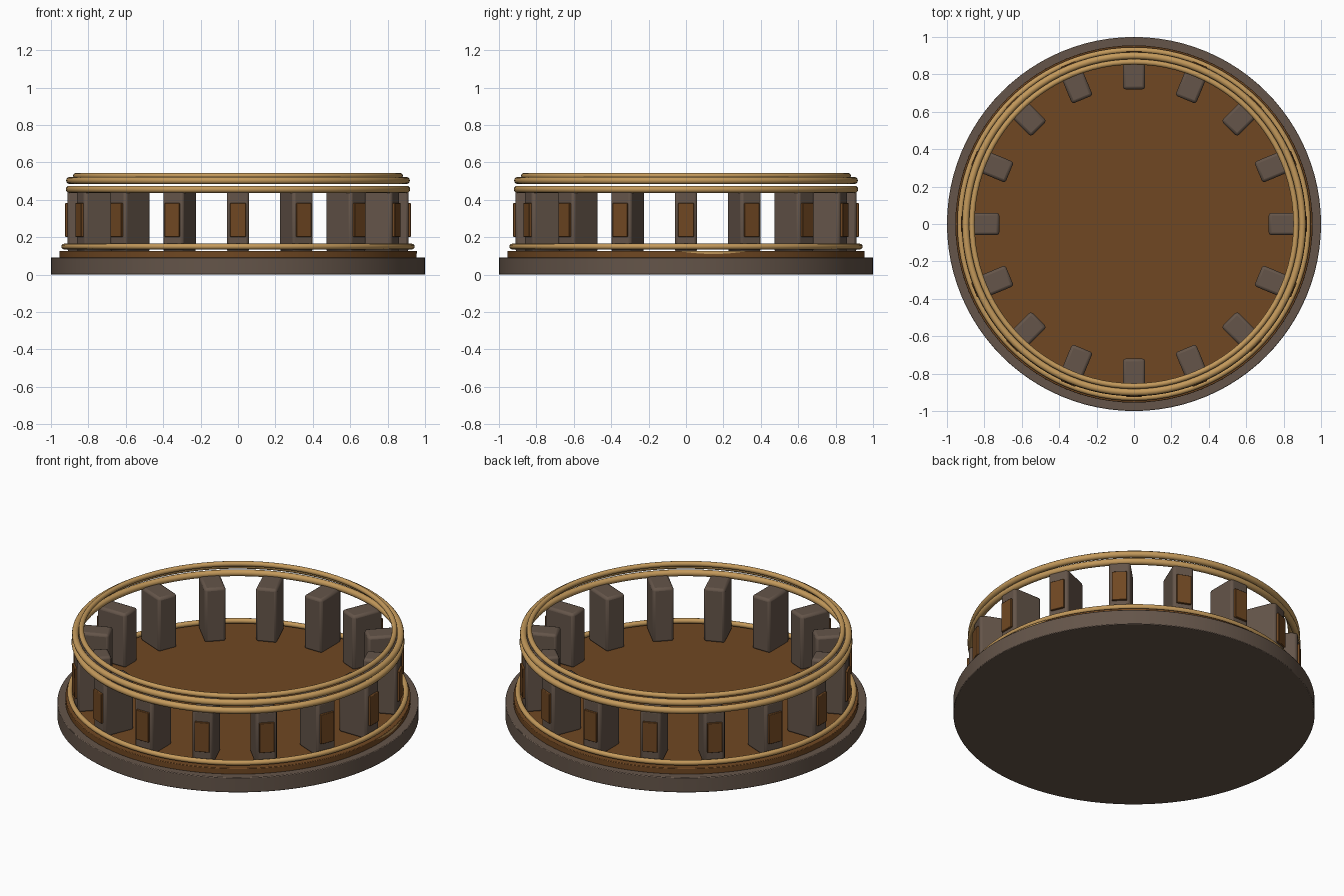
import bpy, math
from mathutils import Matrix

if "Cube" in bpy.data.objects:
    bpy.data.objects.remove(bpy.data.objects["Cube"])


def material(name, rgb):
    m = bpy.data.materials.new(name)
    m.diffuse_color = (*rgb, 1)
    m.use_nodes = True
    m.node_tree.nodes["Principled BSDF"].inputs["Base Color"].default_value = m.diffuse_color
    return m


STONE = material("grey brown stone", (0.128, 0.090, 0.067))
BROWN = material("warm brown", (0.162, 0.064, 0.016))
GOLD = material("pale gold", (0.55, 0.32, 0.105))


def finish(name, mat, bevel=0, segments=2):
    ob = bpy.context.object
    ob.name = name
    ob.data.materials.append(mat)
    if bevel:
        b = ob.modifiers.new("bevel", 'BEVEL')
        b.width, b.segments = bevel, segments
        b.limit_method = 'ANGLE'
    bpy.ops.object.shade_smooth_by_angle(angle=math.radians(35))
    return ob


def disc(name, mat, r, z0, z1, bevel):
    bpy.ops.mesh.primitive_cylinder_add(vertices=96, radius=r, depth=z1 - z0,
                                        location=(0, 0, (z0 + z1) / 2))
    return finish(name, mat, bevel)


def ring(name, major, minor, z):
    bpy.ops.mesh.primitive_torus_add(major_radius=major, minor_radius=minor,
                                     major_segments=96, minor_segments=12,
                                     location=(0, 0, z))
    return finish(name, GOLD)


def radial_box(name, mat, angle, r0, r1, width, z0, z1, bevel):
    bpy.ops.mesh.primitive_cube_add(size=1)
    ob = finish(name, mat, bevel)
    ob.data.transform(Matrix.Diagonal((r1 - r0, width, z1 - z0, 1)))
    ob.location = ((r0 + r1) / 2 * math.cos(angle),
                   (r0 + r1) / 2 * math.sin(angle), (z0 + z1) / 2)
    ob.rotation_euler.z = angle
    return ob


# Stepped round base and floor
disc("base", STONE, 1.0, 0, 0.092, 0.004)
disc("floor", BROWN, 0.955, 0.09, 0.127, 0.003)

# Gold rails
ring("bottom_rail", 0.93, 0.015, 0.15)
ring("lower_top_rail", 0.902, 0.019, 0.456)
ring("middle_top_rail", 0.90, 0.019, 0.503)
ring("upper_top_rail", 0.867, 0.015, 0.528)

# Sixteen pillars, each with an outer panel
for i in range(16):
    a = i * math.tau / 16
    radial_box("pillar", STONE, a, 0.72, 0.912, 0.12, 0.12, 0.45, 0.015)
    radial_box("panel", BROWN, a, 0.90, 0.925, 0.084, 0.202, 0.382, 0.003)

# Thin gold sliver on the right edge of the floor
N = 12
verts, faces = [], []
for i in range(N + 1):
    t = i / N
    a = -0.03 + 0.37 * t
    for z in (0.127, 0.127 - 0.004 - 0.013 * math.sin(math.pi * t)):
        verts.append((0.9575 * math.cos(a), 0.9575 * math.sin(a), z))
    if i:
        k = 2 * i
        faces.append((k - 2, k - 1, k + 1, k))
me = bpy.data.meshes.new("edge_sliver")
me.from_pydata(verts, [], faces)
me.materials.append(GOLD)
bpy.context.collection.objects.link(bpy.data.objects.new("edge_sliver", me))
